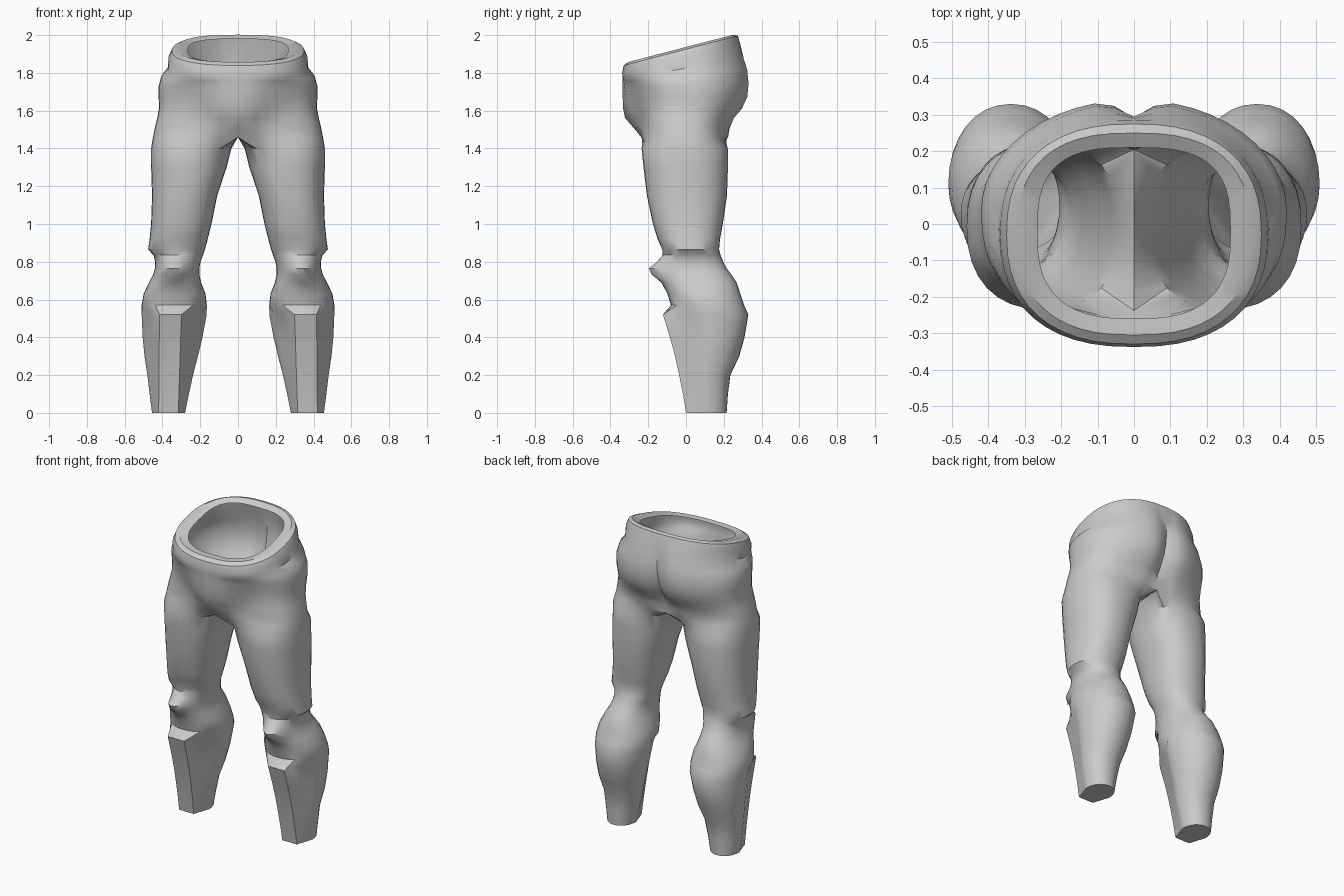
import bpy, bmesh, math

if "Cube" in bpy.data.objects:
    bpy.data.objects.remove(bpy.data.objects["Cube"])

N = 32          # points per ring: 24 steps round the outside, 8 on the inner side
ARC = 24


def power(v, e):
    return math.copysign(abs(v) ** (2 / e), v)


# Pelvis rings: z, half width, front y, back y, tilt, front exponent, back exponent,
# front bulge depth, bulge width, seat cleft depth
PELVIS = [
    (1.925, .265, -.26, .21, .26, 2.7, 3.0, 0, 1, 0),
    (1.937, .32, -.305, .25, .26, 2.5, 2.6, 0, 1, 0),
    (1.925, .35, -.33, .275, .26, 2.4, 2.4, 0, 1, 0),
    (1.885, .368, -.338, .29, .25, 2.4, 2.3, 0, 1, .005),
    (1.825, .372, -.335, .315, .18, 2.4, 2.1, 0, 1, .025),
    (1.785, .405, -.30, .335, .10, 2.4, 2.0, .035, .24, .04),
    (1.73, .42, -.27, .342, .04, 2.5, 2.0, .065, .22, .05),
    (1.67, .42, -.255, .335, .01, 2.6, 2.0, .08, .18, .06),
    (1.61, .418, -.245, .305, 0, 2.7, 2.1, .088, .14, .06),
    (1.56, .428, -.24, .26, 0, 2.7, 2.3, .082, .11, .045),
    (1.51, .44, -.238, .235, 0, 2.7, 2.5, .04, .09, .03),
    (1.46, .45, -.238, .225, 0, 2.7, 2.6, 0, 1, .02),
]

# Leg rings: z, inner x, outer x, front y, back y
LEG = [
    (1.40, .035, .46, -.235, .222), (1.30, .06, .46, -.225, .222),
    (1.15, .11, .455, -.207, .217), (1.00, .14, .46, -.175, .195),
    (.92, .16, .468, -.15, .18), (.865, .175, .476, -.125, .175),
    (.835, .185, .447, -.118, .183), (.80, .198, .438, -.118, .197),
    (.765, .205, .44, -.118, .215), (.73, .204, .45, -.118, .242),
    (.69, .195, .472, -.115, .268), (.63, .172, .50, -.098, .288),
    (.57, .165, .51, -.08, .308),
]
# Shin rings have a flat front panel with straight flanks
SHIN = [
    (.52, .166, .51, -.122, .33), (.40, .188, .505, -.085, .31),
    (.30, .212, .495, -.058, .282), (.20, .238, .48, -.036, .235),
    (.10, .26, .468, -.016, .222), (0, .28, .455, 0, .215),
]


def pelvis_ring(z, xo, yf, yb, tilt, ef, eb, bulge, bw, cleft):
    """Half section, closed along the mid-line."""
    pts, yc = [], (yf + yb) / 2
    for k in range(ARC + 1):
        a = math.radians(-90 + 180 * k / ARC)
        e = ef if k <= ARC / 2 else eb
        x = xo * power(math.cos(a), e)
        x = 0 if k in (0, ARC) else x
        y = yc + (yb - yf) / 2 * power(math.sin(a), e)
        if k < ARC / 2:
            y -= bulge * math.exp(-(x / bw) ** 2)
        else:
            y -= cleft * math.exp(-(x / .05) ** 2)
        pts.append((x, y, z + tilt * y))
    y0, y1 = pts[-1][1], pts[0][1]
    for k in range(1, N - ARC):
        y = y0 + (y1 - y0) * k / (N - ARC)
        pts.append((0, y, z + tilt * y))
    return pts


def leg_ring(z, xi, xo, yf, yb, shin=False):
    xc, r, yc = (xi + xo) / 2, (xo - xi) / 2, (yf + yb) / 2
    pts = []
    for k in range(N):
        a = math.radians(-135 + 360 * k / N)
        e = 2.3 if z > .9 else 2.15
        x = xc + r * power(math.cos(a), e)
        y = yc + (yb - yf) / 2 * power(math.sin(a), e)
        j = k - 4                                   # steps away from the front
        j = j - N if j > N / 2 else j
        if shin and abs(j) <= 8:
            side = 1 if j > 0 else -1
            px, w = .358 + .01 * (.5 - z) * 2, .052 + .012 * z
            if abs(j) <= 3:
                x, y = px + w * j / 3, yf
            else:
                t = (abs(j) - 3) / 5
                cx = px + side * w
                x, y = cx + (xc + side * r - cx) * t, yf + (yc - yf) * t
        elif math.sin(a) < 0:                       # kneecap
            y -= .085 * math.exp(-((x - .347) / .07) ** 2 - ((z - .755) / .05) ** 2)
        pts.append((x, y, z))
    return pts


rings = [pelvis_ring(*p) for p in PELVIS]
rings += [leg_ring(*p) for p in LEG] + [leg_ring(*p, shin=True) for p in SHIN]

# Skin one half, leaving the waist and the mid-line open
bm = bmesh.new()
loops = [[bm.verts.new(p) for p in ring] for ring in rings]
for up, low in zip(loops, loops[1:]):
    for k in range(N):
        quad = (up[k], low[k], low[(k + 1) % N], up[(k + 1) % N])
        if any(v.co.x > 1e-4 for v in quad):
            bm.faces.new(quad)
bm.faces.new(list(reversed(loops[-1])))             # ankle cap
bmesh.ops.delete(bm, geom=[v for v in bm.verts if not v.link_faces], context='VERTS')

# Mirror to the other side and weld
copy = bmesh.ops.duplicate(bm, geom=bm.verts[:] + bm.edges[:] + bm.faces[:])["geom"]
for v in [g for g in copy if isinstance(g, bmesh.types.BMVert)]:
    v.co.x *= -1
bmesh.ops.reverse_faces(bm, faces=[g for g in copy if isinstance(g, bmesh.types.BMFace)])
bmesh.ops.remove_doubles(bm, verts=bm.verts[:], dist=1e-4)

mesh = bpy.data.meshes.new("trousers")
bm.to_mesh(mesh)
bm.free()
grey = bpy.data.materials.new("light grey")
grey.diffuse_color = (.6, .6, .6, 1)
grey.use_nodes = True
grey.node_tree.nodes["Principled BSDF"].inputs["Base Color"].default_value = grey.diffuse_color
mesh.materials.append(grey)
body = bpy.data.objects.new("trousers", mesh)
bpy.context.collection.objects.link(body)
bpy.context.view_layer.objects.active = body
body.select_set(True)
bpy.ops.object.shade_smooth_by_angle(angle=math.radians(35))
